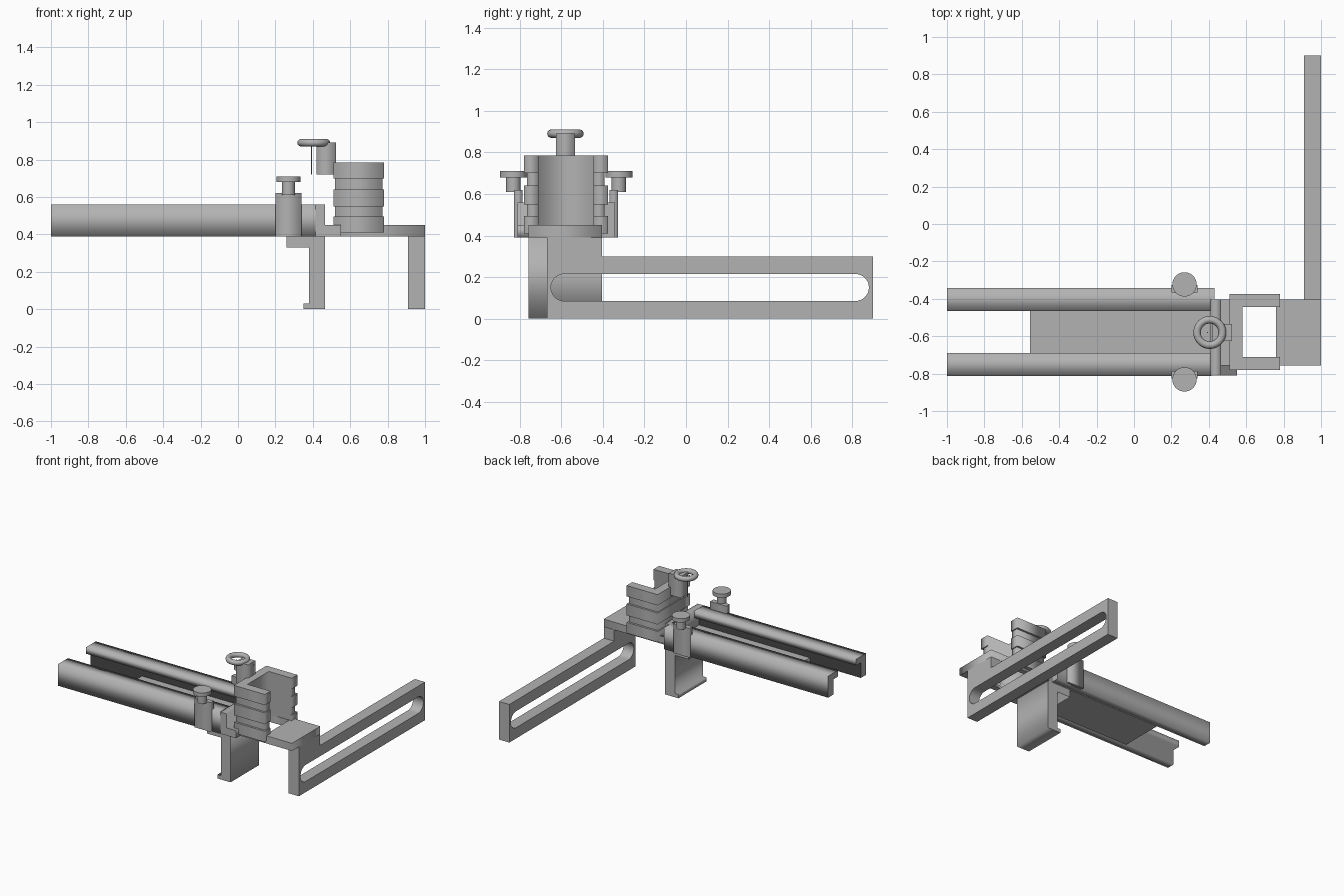
import bpy, bmesh, math
from mathutils import Matrix

cube = bpy.data.objects.get("Cube")
if cube:
    bpy.data.objects.remove(cube)

grey = bpy.data.materials.new("machined_grey")
grey.use_nodes = True
GREY = (0.45, 0.45, 0.45, 1)
grey.diffuse_color = GREY
grey.node_tree.nodes["Principled BSDF"].inputs["Base Color"].default_value = GREY

# Profile plane axes (columns) for each extrusion direction
AXES = {
    "X": Matrix(((0, 0, 1), (1, 0, 0), (0, 1, 0))),
    "Y": Matrix(((1, 0, 0), (0, 0, -1), (0, 1, 0))),
    "Z": Matrix.Identity(3),
}


def link(name, bm):
    mesh = bpy.data.meshes.new(name)
    bm.to_mesh(mesh)
    bm.free()
    mesh.materials.append(grey)
    obj = bpy.data.objects.new(name, mesh)
    bpy.context.collection.objects.link(obj)
    return obj


def extrude(name, axis, start, end, *loops):
    """Extrude an outline (further loops are holes) along an axis."""
    curve = bpy.data.curves.new(name, "CURVE")
    curve.dimensions = "2D"
    curve.fill_mode = "BOTH"
    curve.extrude = (end - start) / 2
    for loop in loops:
        spline = curve.splines.new("POLY")
        spline.points.add(len(loop) - 1)
        for point, (a, b) in zip(spline.points, loop):
            point.co = (a, b, 0, 1)
        spline.use_cyclic_u = True
    temp = bpy.data.objects.new(name, curve)
    bpy.context.collection.objects.link(temp)
    graph = bpy.context.evaluated_depsgraph_get()
    mesh = bpy.data.meshes.new_from_object(temp.evaluated_get(graph))
    bpy.data.objects.remove(temp)
    bm = bmesh.new()
    bm.from_mesh(mesh)
    bpy.data.meshes.remove(mesh)
    bpy.data.curves.remove(curve)
    bmesh.ops.remove_doubles(bm, verts=bm.verts, dist=0.0001)
    middle = (start + end) / 2 * (-1 if axis == "Y" else 1)
    turn = AXES[axis].to_4x4() @ Matrix.Translation((0, 0, middle))
    bmesh.ops.transform(bm, matrix=turn, verts=bm.verts)
    bmesh.ops.recalc_face_normals(bm, faces=bm.faces)
    return link(name, bm)


def rect(a0, a1, b0, b1):
    return [(a0, b0), (a1, b0), (a1, b1), (a0, b1)]


def box(name, x0, x1, y0, y1, z0, z1):
    return extrude(name, "Z", z0, z1, rect(x0, x1, y0, y1))


def smooth(obj):
    bpy.ops.object.select_all(action="DESELECT")
    obj.select_set(True)
    bpy.context.view_layer.objects.active = obj
    bpy.ops.object.shade_smooth_by_angle(angle=math.radians(35))


def cylinder(name, x, y, z0, z1, radius):
    bm = bmesh.new()
    bmesh.ops.create_cone(bm, cap_ends=True, segments=40, radius1=radius, radius2=radius,
                          depth=z1 - z0, matrix=Matrix.Translation((x, y, (z0 + z1) / 2)))
    smooth(link(name, bm))


# Slotted arm with a taller root
slot = []
for centre, first in ((0.815, -90), (-0.585, 90)):
    for i in range(17):
        t = math.radians(first + 180 * i / 16)
        slot.append((centre + 0.065 * math.cos(t), 0.15 + 0.065 * math.sin(t)))
arm = [(-0.67, 0), (0.9, 0), (0.9, 0.3), (-0.405, 0.3), (-0.405, 0.39), (-0.67, 0.39)]
smooth(extrude("slotted_arm", "X", 0.91, 1.0, arm, slot))

# Bridge plate with its window
extrude("bridge_plate", "Z", 0.39, 0.45, rect(0.46, 1.0, -0.757, -0.405),
        rect(0.58, 0.76, -0.71, -0.445))

# End bracket closing the channel
extrude("end_bracket", "Y", -0.81, -0.405,
        [(0.41, 0.39), (0.55, 0.39), (0.55, 0.45), (0.465, 0.45), (0.465, 0.56), (0.41, 0.56)])

# Hanging leg with top flange and foot lip
extrude("hanging_leg", "Y", -0.757, -0.405,
        [(0.35, 0), (0.465, 0), (0.465, 0.39), (0.26, 0.39), (0.26, 0.33),
         (0.38, 0.33), (0.38, 0.03), (0.35, 0.03)])

# Channel rails with inward lips, clamps and thumb knobs on both sides
MID = -0.577
for side, word, end in ((-1, "front", 0.415), (1, "back", 0.43)):
    def off(d):
        return MID + side * d
    extrude(word + "_rail", "X", -1.0, end,
            [(off(0.235), 0.39), (off(0.235), 0.56), (off(0.112), 0.56),
             (off(0.112), 0.51), (off(0.172), 0.51), (off(0.172), 0.39)])
    y0, y1 = sorted((off(0.21), off(0.25)))
    box(word + "_clamp", 0.2, 0.34, y0, y1, 0.39, 0.62)
    cylinder(word + "_knob_stem", 0.27, off(0.254), 0.61, 0.69, 0.035)
    cylinder(word + "_knob_disc", 0.27, off(0.254), 0.68, 0.71, 0.065)

box("channel_floor", -0.555, 0.41, -0.75, -0.404, 0.39, 0.43)

# U-shaped holder made of alternating wide and grooved bands
levels = [0.41, 0.495, 0.55, 0.64, 0.70, 0.785]
for i, (z0, z1) in enumerate(zip(levels, levels[1:])):
    g = 0.016 * (i % 2)
    h = g / 2
    extrude("holder_band", "Z", z0, z1,
            [(0.51 + h, -0.78 + g), (0.78 - h, -0.78 + g), (0.78 - h, -0.71), (0.58, -0.71),
             (0.58, -0.445), (0.78 - h, -0.445), (0.78 - h, -0.375 - g), (0.51 + h, -0.375 - g)])

# Adjuster block, rod and ring
box("adjuster_block", 0.42, 0.525, -0.625, -0.535, 0.72, 0.89)
cylinder("adjuster_rod", 0.392, -0.58, 0.72, 0.88, 0.003)
bm = bmesh.new()
R, r, N, M = 0.068, 0.02, 40, 14
rings = []
for i in range(N):
    u = math.tau * i / N
    ring = []
    for j in range(M):
        v = math.tau * j / M
        d = R + r * math.cos(v)
        ring.append(bm.verts.new((0.405 + d * math.cos(u), -0.58 + d * math.sin(u),
                                  0.89 + r * math.sin(v))))
    rings.append(ring)
for i in range(N):
    a, b = rings[i], rings[(i + 1) % N]
    for j in range(M):
        k = (j + 1) % M
        bm.faces.new((a[j], b[j], b[k], a[k]))
torus = link("adjuster_ring", bm)
for face in torus.data.polygons:
    face.use_smooth = True
